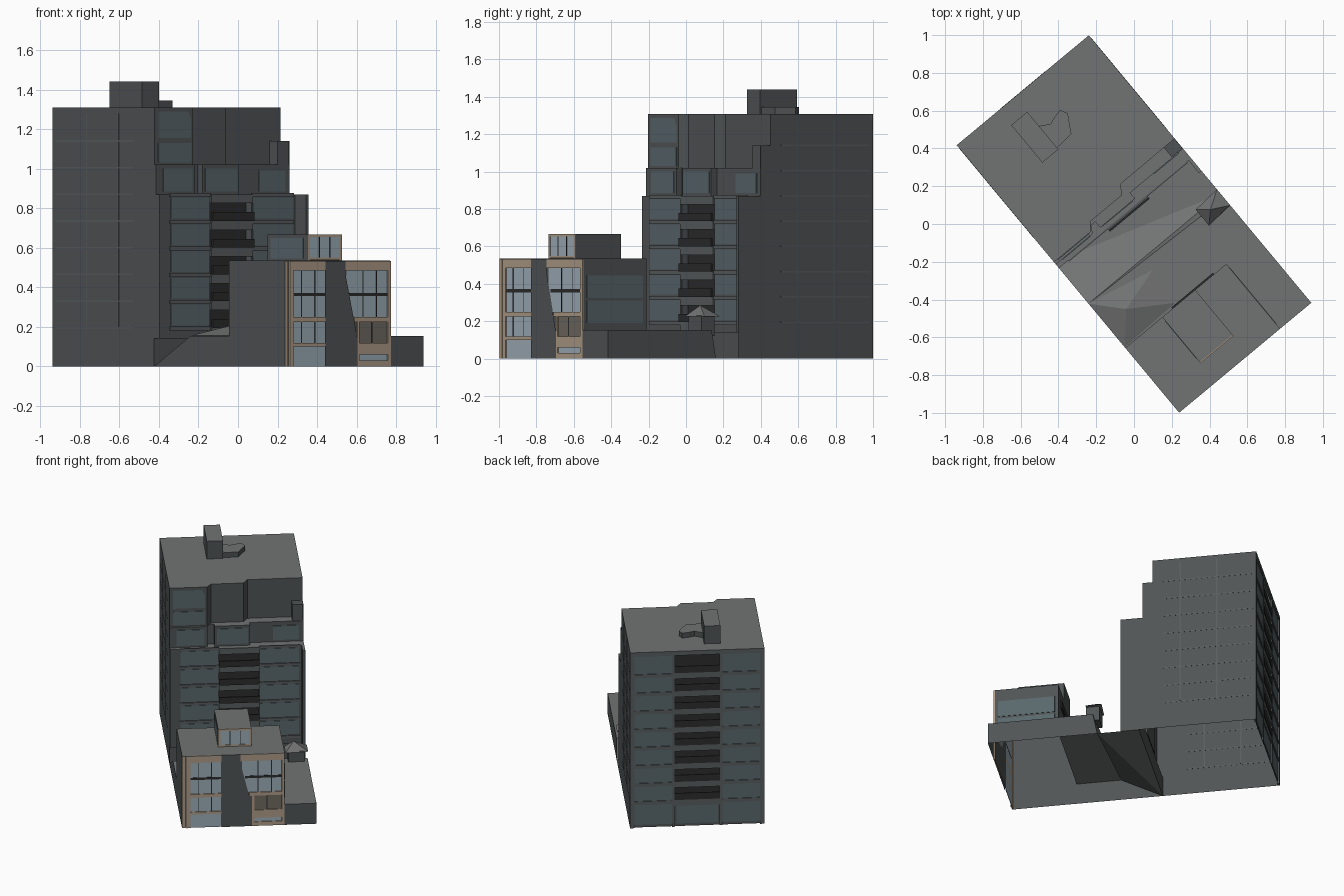
import bpy, bmesh, math
from mathutils import Matrix

if "Cube" in bpy.data.objects:
    bpy.data.objects.remove(bpy.data.objects["Cube"])

ROT = math.radians(39.75)   # the whole plot is turned on the grid


def material(name, r, g, b):
    m = bpy.data.materials.new(name)
    m.diffuse_color = (r, g, b, 1)
    m.use_nodes = True
    m.node_tree.nodes["Principled BSDF"].inputs["Base Color"].default_value = m.diffuse_color
    return m


WALL = material("dark_wall", .08, .088, .09)
ROOF = material("roof_grey", .165, .168, .168)
BAND = material("grey_band", .10, .11, .113)
GLASS = material("dark_glass", .10, .135, .15)
PALE = material("pale_glass", .34, .42, .48)
TAN = material("tan_stone", .42, .33, .24)
BLACK = material("balcony_black", .025, .025, .026)


def finish(name, bm, mat):
    bmesh.ops.recalc_face_normals(bm, faces=bm.faces)
    me = bpy.data.meshes.new(name)
    bm.to_mesh(me)
    bm.free()
    me.materials.append(mat)
    ob = bpy.data.objects.new(name, me)
    ob.rotation_euler.z = ROT
    bpy.context.collection.objects.link(ob)
    return ob


def boxes(name, mat, *items):
    """Each item is x0, x1, y0, y1, z0, z1 in the building's own frame."""
    bm = bmesh.new()
    for x0, x1, y0, y1, z0, z1 in items:
        m = Matrix.Translation(((x0 + x1) / 2, (y0 + y1) / 2, (z0 + z1) / 2))
        m = m @ Matrix.Diagonal((x1 - x0, y1 - y0, z1 - z0, 1))
        bmesh.ops.create_cube(bm, size=1, matrix=m)
    return finish(name, bm, mat)


def sheet(name, mat, verts, faces=None):
    bm = bmesh.new()
    vs = [bm.verts.new(v) for v in verts]
    for f in faces or [range(len(vs))]:
        bm.faces.new([vs[i] for i in f])
    return finish(name, bm, mat)


def flat(name, mat, outline, z):
    return sheet(name, mat, [(x, y, z) for x, y in outline])


def ribbon(name, mat, path, z0, z1):
    """Upright wall following a plan path; the building is a hollow shell."""
    n = len(path)
    verts = [(x, y, z) for z in (z0, z1) for x, y in path]
    return sheet(name, mat, verts, [(i, i + 1, n + i + 1, n + i) for i in range(n - 1)])


def rect(x0, x1, y0, y1):
    return [(x0, y0), (x1, y0), (x1, y1), (x0, y1)]


W, L = .455, .921            # half width, half length
FLOORS = [.195 + .135 * k for k in range(8)]

# Tower shell: stepped side walls, back wall, front walls, roof
left = [(L, 0), (L, 1.308), (.115, 1.308), (.115, 1.02), (.1, 1.02), (.1, .87),
        (.074, .87), (.074, .14), (.116, .14), (.116, 0)]
right = [(L, 0), (L, 1.308), (.21, 1.308), (.21, 1.14), (.14, 1.14), (.14, .87), (-.012, .87), (-.012, 0)]
sheet("tower_left_wall", WALL, [(-W, y, z) for y, z in left])
sheet("tower_right_wall", WALL, [(W, y, z) for y, z in right])
ribbon("tower_back_wall", WALL, [(-W, .909), (-.16, .909), (-.16, .86), (.16, .86),
                                 (.16, .909), (W, .909)], .17, 1.308)
ribbon("tower_back_base", WALL, [(-W, .909), (W, .909)], 0, .17)
UPPER = [(-W, .115), (-.2, .115), (-.17, .158), (.05, .158), (.08, .208), (W, .21)]
TERRACE = [(-W, .1), (-.2, .1), (-.2, .14), (-.15, .14), (-.15, .1), (.09, .1), (.09, .14), (W, .14)]
LOWER = [(-W, .074), (-.124, .074), (-.124, .12), (.15, .12), (.15, .074), (W - .018, .074),
         (W - .018, -.012), (W, -.012)]
flat("tower_roof", ROOF, UPPER + [(W, L), (-W, L)], 1.308)
ribbon("upper_wall", WALL, UPPER, 1.02, 1.308)
ribbon("terrace_wall", WALL, TERRACE, .87, 1.02)
ribbon("lower_wall", WALL, LOWER, .14, .87)
ribbon("base_wall", WALL, [(-W, .116), (W, .116)], 0, .14)
flat("upper_terrace", ROOF, TERRACE + UPPER[::-1], 1.02)
flat("lower_terrace", ROOF, rect(-W, W, .074, .142), .87)
flat("blade_top", ROOF, rect(W - .018, W, -.012, .074), .87)

# Back facade: glazing, piers, balconies, floor bands
boxes("back_glass", GLASS, (-.43, -.16, .907, .912, .02, 1.28), (.16, .43, .907, .912, .02, 1.28),
      (-.14, .14, .907, .912, .02, .165))
boxes("back_recess", BLACK, (-.16, .16, .859, .863, .195, 1.28))
boxes("back_piers", BAND, *[(x - .01, x + .01, .91, .919, 0, 1.29) for x in (-.16, .16)],
      *[(s * .44 - .0145, s * .44 + .0145, .905, .92, 0, 1.29) for s in (-1, 1)],
      (-W, W, .905, .92, 1.275, 1.307))
boxes("back_floor_bands", BAND, *[b for z in FLOORS for b in (
    (-.43, -.15, .91, .917, z - .025, z), (.15, .43, .91, .917, z - .025, z),
    (-.15, .15, .86, .917, z - .04, z + .005))])
boxes("back_balcony_rails", BLACK, *[(-.155, .155, .917, .922, z + .005, z + .055) for z in FLOORS])

# Joint lines on both long walls
boxes("wall_joints", BAND, *[b for s in (-1, 1) for b in (
    *[(s * W - .001, s * W + .001, .28, .9, z - .004, z + .004) for z in FLOORS],
    *[(s * W - .001, s * W + .001, y - .004, y + .004, .2, 1.28) for y in (.4, .65)])])

# Front facade below the terrace
boxes("front_recess", BLACK, (-.124, .15, .116, .12, .14, .85))
boxes("front_glass", GLASS, *[b for z in FLOORS[:5] for b in (
    (-.384, -.13, .070, .074, z + .012, z + .118), (.156, .42, .070, .074, z + .012, z + .118))])
boxes("front_floor_bands", BAND, *[b for z in FLOORS[:6] for b in (
    (-.39, -.124, .067, .074, z - .014, z + .006), (.15, .425, .067, .074, z - .014, z + .006),
    (-.124, .15, .062, .12, z - .045, min(z + .005, .869)))])
boxes("front_balcony_rails", BLACK, *[(-.124, .15, .05, .06, z, z + .045) for z in FLOORS[:5]])

# Setback floors at the top of the tower
boxes("terrace_windows", GLASS, (-.41, -.22, .096, .1, .885, 1.0),
      (-.135, .075, .096, .1, .885, 1.0), (.25, .425, .135, .14, .885, .99))
boxes("upper_left_windows", GLASS, (-.43, -.215, .111, .115, 1.03, 1.13))
corner = [(-.43, 1.155), (-.215, 1.155), (-.215, 1.25), (-.235, 1.288), (-.43, 1.288)]
sheet("upper_corner_window", GLASS, [(x, .112, z) for x, z in corner])
boxes("upper_right_box", WALL, (.38, W - .001, .145, .21, 1.02, 1.14))

# Rooftop plant room and low hatch
ROOM = rect(-.165, -.055, .56, .818)
HATCH = [(-.06, .57), (.05, .578), (.105, .675), (.085, .715), (.04, .705), (0, .69), (-.055, .72)]
for name, outline, top in (("plant_room", ROOM, 1.44), ("roof_hatch", HATCH, 1.345)):
    ribbon(name + "_walls", WALL, outline + outline[:1], 1.308, top)
    flat(name + "_roof", ROOF, outline, top)

# Podium with open underside, sloping down to the tower
R = .24                      # right side of the front block
sheet("podium_roof", ROOF, [(-W, -.475, .153), (W, -.475, .153), (W, -.2, .153), (-W, -.17, .153),
                            (-W, .116, 0), (W, -.17, 0), (W, .116, 0)],
      [(0, 1, 2, 3), (3, 2, 5), (3, 5, 4), (4, 5, 6)])
flat("front_podium_roof", ROOF, rect(R, W, -L, -.475), .153)
sheet("podium_left_wall", WALL, [(-W, -.475, 0), (-W, -.475, .153), (-W, -.17, .153), (-W, .116, 0)])
sheet("podium_right_wall", WALL, [(W, -L, 0), (W, -L, .153), (W, -.2, .153), (W, -.17, 0)])
ribbon("podium_front_wall", WALL, [(R, -L), (W, -L)], 0, .153)
sheet("court_mound", ROOF, [(-W, -.47, .155), (-W, -.17, .155), (-.32, -.32, .205),
                            (-.08, -.25, .155), (-.1, -.46, .155)],
      [(0, 2, 1), (1, 2, 3), (3, 2, 4), (4, 2, 0)])

# Small shed with a pointed roof by the court
boxes("court_shed", WALL, (.32, .43, -.25, -.16, .12, .23))
sheet("shed_roof", ROOF, [(.30, -.26, .225), (W, -.25, .225), (W, -.14, .225),
                          (.30, -.15, .225), (.36, -.2, .285)],
      [(0, 1, 4), (1, 2, 4), (2, 3, 4), (3, 0, 4), (0, 1, 2, 3)])

# Front block: body, tan frame, windows
F = -.912                    # wall plane behind the frame
ribbon("front_block_left", WALL, [(-W, -.475), (-W, -.918)], 0, .535)
ribbon("front_block_front", WALL, [(-W, F), (R, F)], 0, .535)
ribbon("front_block_sides", WALL, [(R, F), (R, -.475), (-W, -.475)], .153, .535)
flat("front_block_roof", ROOF, rect(-W, R, -L, -.475), .535)
boxes("tan_frame", TAN, (-W, -.435, -.918, F, 0, .534), (-.425, -.4, -L, F, 0, .534),
      (R - .02, R, -L, F, 0, .534),
      *[(-.41, -.19, -L, F, a, b) for a, b in ((.485, .534), (.225, .25), (.1, .118))],
      *[(a, R, -L, F, b, c) for a, b, c in ((-.06, .485, .534), (.0, .225, .25),
                                            (.02, .06, .118), (.02, 0, .03))],
      (.02, .034, -L, F, 0, .25))
boxes("front_windows", PALE, (-.4, -.19, -.915, F, 0, .1), (-.4, -.19, -.915, F, .118, .225),
      (-.4, -.19, -.915, F, .25, .485), (-.05, R - .02, -.915, F, .25, .485),
      (.034, R - .02, -.915, F, .03, .06))
boxes("brown_window", material("brown_glass", .16, .145, .12), (.034, R - .02, -.915, F, .118, .225))
boxes("window_bars", BLACK,
      *[(x - .0025, x + .0025, -.917, F, z0, z1) for z0, z1 in ((.118, .225), (.25, .485))
        for x in (-.345, -.255)],
      *[(x - .0025, x + .0025, -.917, F, .25, .485) for x in (.06, .15)],
      (.118, .123, -.917, F, .118, .225),
      (-.4, -.19, -.917, F, .355, .372), (-.03, R - .02, -.917, F, .355, .372))
panel = [(-.19, 0), (.02, 0), (.02, .14), (-.06, .47), (-.06, .534), (-.19, .534)]
sheet("centre_panel", WALL, [(x, -L, z) for x, z in panel])
boxes("side_glass", GLASS, *[(R, R + .003, -.89, -.5, a, b) for a, b in ((.19, .31), (.325, .445))])
boxes("rear_balcony", BLACK, (-.13, .156, -.475, -.466, .4, .46))

# Penthouse on the front block
PENT = rect(-.2, .026, -.785, -.475)
ribbon("penthouse_walls", WALL, PENT + PENT[:1], .535, .667)
flat("penthouse_roof", ROOF, PENT, .667)
boxes("penthouse_side_glass", GLASS, (-.203, -.2, -.76, -.5, .545, .65))
boxes("penthouse_frame", TAN, *[(x, x + .015, -.791, -.785, .535, .667) for x in (-.2, .011)],
      *[(-.2, .026, -.791, -.785, z, z + .013) for z in (.537, .654)])
boxes("penthouse_window", PALE, (-.185, .011, -.788, -.785, .55, .654))
boxes("penthouse_bars", BLACK, *[(x - .0025, x + .0025, -.79, -.785, .55, .654) for x in (-.12, -.05)])
